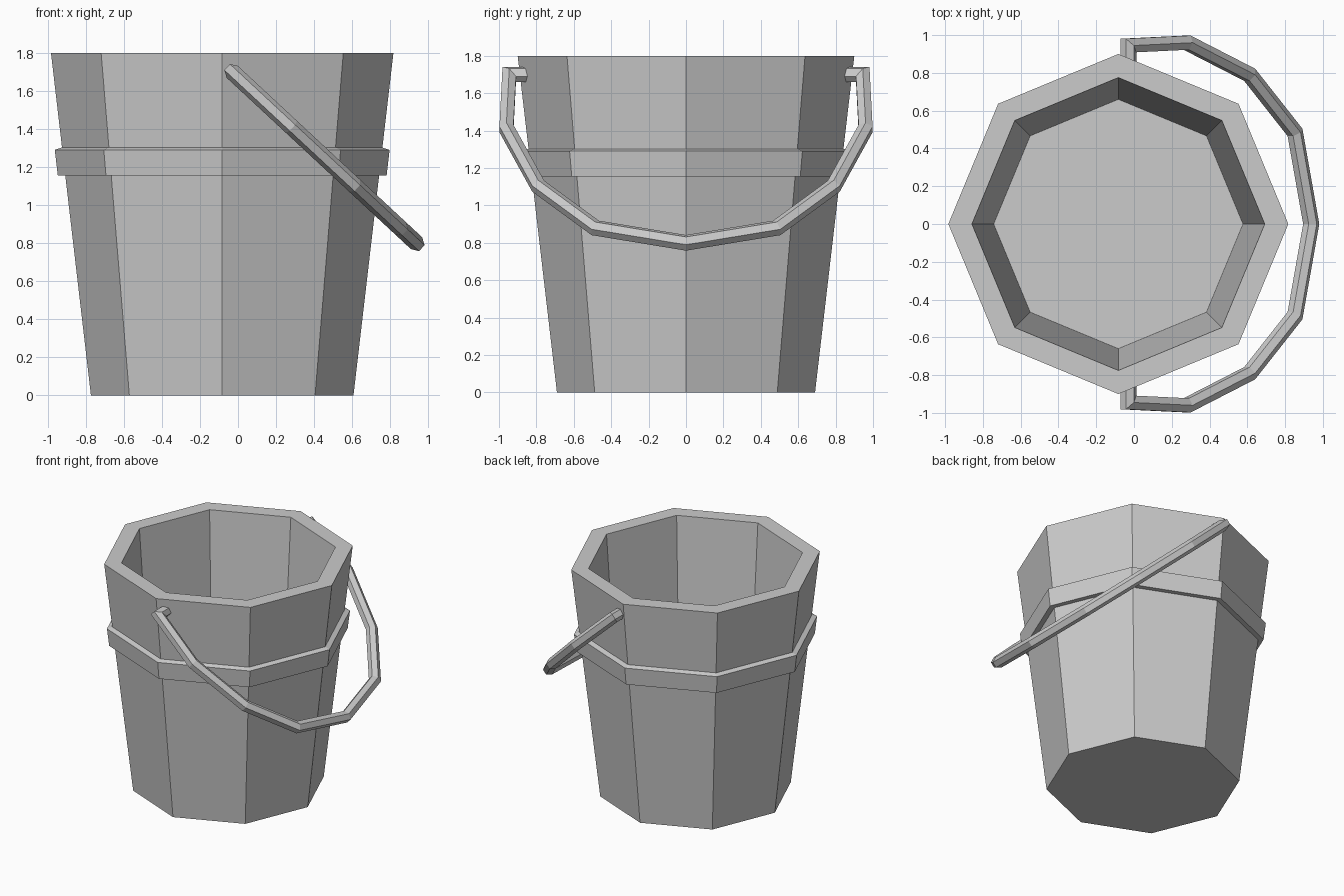
import bpy
from math import cos, sin, pi
from mathutils import Vector

if "Cube" in bpy.data.objects:
    bpy.data.objects.remove(bpy.data.objects["Cube"])

CX = -0.083   # bucket axis
SIDES = 8


def make_object(name, verts, faces):
    mesh = bpy.data.meshes.new(name)
    mesh.from_pydata(verts, [], faces)
    mesh.update()
    ob = bpy.data.objects.new(name, mesh)
    bpy.context.collection.objects.link(ob)
    return ob


def lathe(name, profile, closed):
    """Turn (radius, z) points, listed outside-upwards, into an octagonal shell."""
    verts = [(CX + r * cos(2 * pi * i / SIDES), r * sin(2 * pi * i / SIDES), z)
             for r, z in profile for i in range(SIDES)]
    n = len(profile)
    faces = []
    for k in range(n if closed else n - 1):
        a, b = k * SIDES, ((k + 1) % n) * SIDES
        for i in range(SIDES):
            j = (i + 1) % SIDES
            faces.append((a + i, a + j, b + j, b + i))
    if not closed:
        faces.append(tuple(reversed(range(SIDES))))
        faces.append(tuple(range((n - 1) * SIDES, n * SIDES)))
    return make_object(name, verts, faces)


def planar_tube(name, path, origin, u, v, radius, sides=6):
    """Mitred tube along a 2D path lying in the plane spanned by u and v."""
    normal = u.cross(v)
    pts = [Vector(p) for p in path]
    verts, faces = [], []
    for i, p in enumerate(pts):
        t0 = (p - pts[i - 1]).normalized() if i else (pts[1] - p).normalized()
        t1 = (pts[i + 1] - p).normalized() if i < len(pts) - 1 else t0
        t = (t0 + t1).normalized()
        side = Vector((t.y, -t.x)) / t.dot(t0)
        for k in range(sides):
            a = 2 * pi * (k + 0.5) / sides
            q = p + side * (radius * cos(a))
            verts.append(origin + u * q.x + v * q.y + normal * (radius * sin(a)))
    for i in range(len(pts) - 1):
        for k in range(sides):
            a, b = i * sides, (i + 1) * sides
            j = (k + 1) % sides
            faces.append((a + k, a + j, b + j, b + k))
    faces.append(tuple(reversed(range(sides))))
    faces.append(tuple(range(len(verts) - sides, len(verts))))
    ob = make_object(name, verts, faces)
    return ob


# Tapered bucket with thick rim and inner floor
lathe("bucket_body", [(0.69, 0), (0.90, 1.80), (0.775, 1.80), (0.66, 0.15)], False)

# Raised hoop with sloping top edge
lathe("hoop", [(0.815, 1.155), (0.864, 1.155), (0.88, 1.29), (0.835, 1.305)], True)

# Swung-down handle: pegs entering the wall, then a faceted arc
down = Vector((0.968, 0, -0.90)).normalized()
half = [(0, -0.84), (0, -0.945), (0.425, -0.96), (0.877, -0.79), (1.205, -0.485)]
path = half + [(1.322, 0)] + [(s, -y) for s, y in reversed(half)]
planar_tube("handle", path, Vector((-0.03, 0, 1.70)), down, Vector((0, 1, 0)), 0.043)
